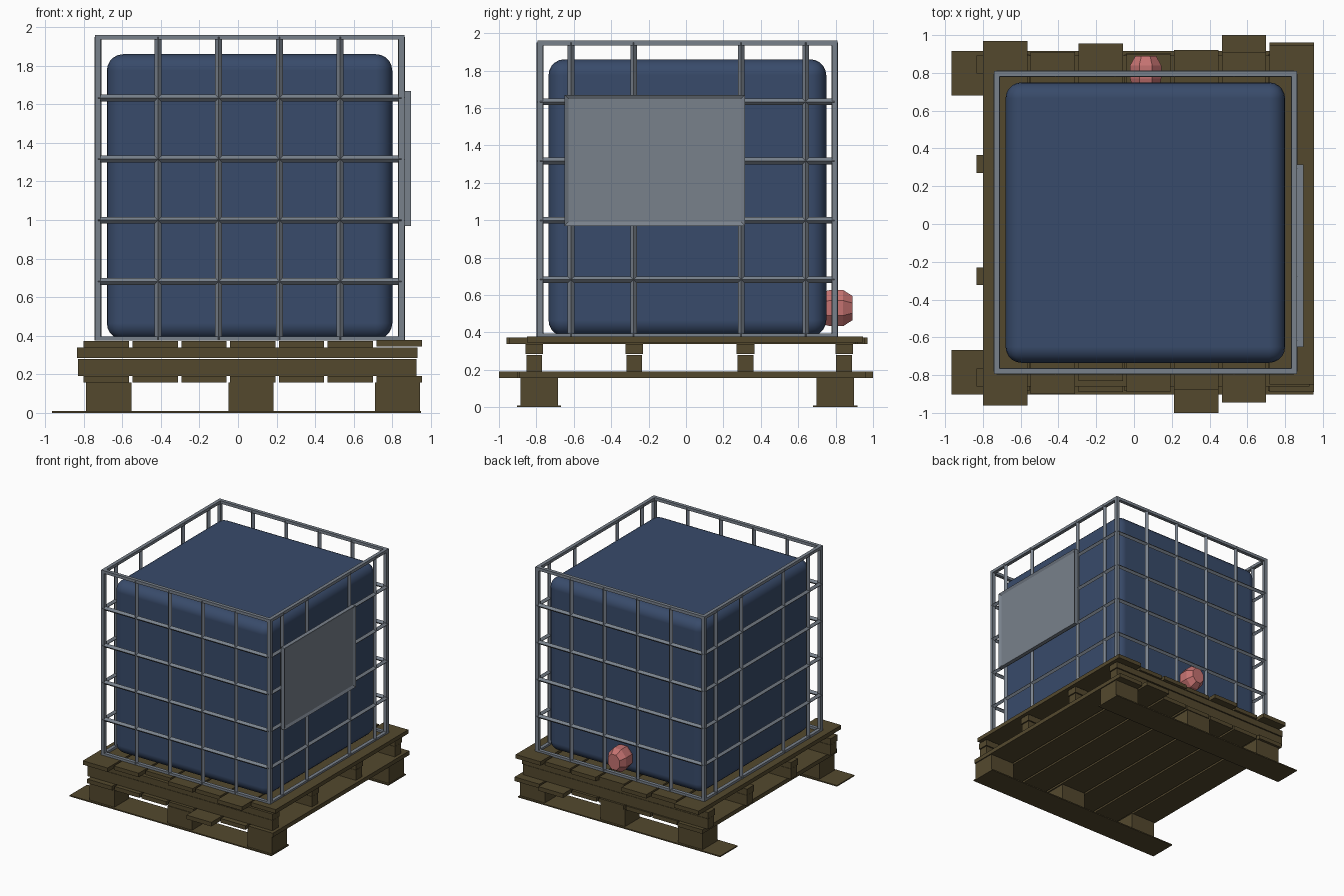
import bpy, bmesh, math
from mathutils import Matrix, Vector

default = bpy.data.objects.get("Cube")
if default:
    bpy.data.objects.remove(default, do_unlink=True)


def material(name, rgb):
    m = bpy.data.materials.new(name)
    m.use_nodes = True
    colour = (*rgb, 1.0)
    m.diffuse_color = colour
    bsdf = next(n for n in m.node_tree.nodes if n.type == 'BSDF_PRINCIPLED')
    bsdf.inputs["Base Color"].default_value = colour
    return m


BLUE = material("tank blue", (0.04, 0.07, 0.145))
GREY = material("cage grey", (0.19, 0.22, 0.26))
WOOD = material("dark wood", (0.088, 0.066, 0.027))
PINK = material("valve pink", (0.56, 0.17, 0.165))


def finish(bm, name, mat):
    bmesh.ops.recalc_face_normals(bm, faces=bm.faces)
    mesh = bpy.data.meshes.new(name)
    bm.to_mesh(mesh)
    bm.free()
    mesh.materials.append(mat)
    obj = bpy.data.objects.new(name, mesh)
    bpy.context.collection.objects.link(obj)
    return obj


def add_box(bm, xs, ys, zs):
    centre = Vector([(a + b) / 2 for a, b in (xs, ys, zs)])
    size = [b - a for a, b in (xs, ys, zs)]
    bmesh.ops.create_cube(bm, size=1, matrix=Matrix.Translation(centre) @ Matrix.Diagonal((*size, 1)))


def box(name, xs, ys, zs, mat):
    bm = bmesh.new()
    add_box(bm, xs, ys, zs)
    return finish(bm, name, mat)


def add_bar(bm, start, end, r=0.018):
    # diamond-section bar between two points
    a, b = Vector(start), Vector(end)
    turn = (b - a).to_track_quat('Z', 'Y').to_matrix().to_4x4()
    bmesh.ops.create_cone(bm, cap_ends=True, segments=4, radius1=r, radius2=r,
                          depth=(b - a).length,
                          matrix=Matrix.Translation((a + b) / 2) @ turn)


# Rounded tank
tank = box("tank", (-0.68, 0.80), (-0.735, 0.75), (0.38, 1.86), BLUE)
bevel = tank.modifiers.new("rounding", 'BEVEL')
bevel.width = 0.085
bevel.segments = 5
bevel.harden_normals = True
for p in tank.data.polygons:
    p.use_smooth = True

# Cage: corner posts and rims
X0, X1, Y0, Y1 = -0.742, 0.863, -0.795, 0.81
BOTTOM, TOP, T = 0.375, 1.96, 0.03
bm = bmesh.new()
sides_x = ((X0, X0 + T), (X1 - T, X1))
sides_y = ((Y0, Y0 + T), (Y1 - T, Y1))
for xs in sides_x:
    for ys in sides_y:
        add_box(bm, xs, ys, (BOTTOM, TOP))
for zs in ((BOTTOM, BOTTOM + 0.02), (TOP - 0.025, TOP)):
    for xs in sides_x:
        add_box(bm, xs, (Y0, Y1), zs)
    for ys in sides_y:
        add_box(bm, (X0, X1), ys, zs)
finish(bm, "cage_frame", GREY)

# Cage: grid bars on all four sides
bm = bmesh.new()
px = (X0 + T / 2, X1 - T / 2)
py = (Y0 + T / 2, Y1 - T / 2)
for y in py:
    for x in (-0.415, -0.10, 0.215, 0.53):
        add_bar(bm, (x, y, BOTTOM), (x, y, TOP - 0.01))
for x in px:
    for y in (-0.615, -0.28, 0.295, 0.64):
        add_bar(bm, (x, y, BOTTOM), (x, y, TOP - 0.01))
for i in range(4):
    z = 0.682 + i * 0.317
    for y in py:
        add_bar(bm, (px[0], y, z), (px[1], y, z))
    for x in px:
        add_bar(bm, (x, py[0], z), (x, py[1], z))
finish(bm, "cage_bars", GREY)

# Side panel with recessed face
bm = bmesh.new()
add_box(bm, (0.863, 0.897), (-0.65, 0.315), (0.97, 1.67))
outer = [f for f in bm.faces if f.normal.x > 0.9]
bmesh.ops.inset_region(bm, faces=outer, thickness=0.03)
bmesh.ops.translate(bm, verts=outer[0].verts, vec=(-0.012, 0, 0))
finish(bm, "side_panel", GREY)

# Faceted outlet valve
bm = bmesh.new()
rings = []
for y, r in ((0.72, 0.09), (0.77, 0.105), (0.84, 0.105), (0.89, 0.07)):
    angles = [math.tau * (i + 0.5) / 8 for i in range(8)]
    rings.append([bm.verts.new((0.062 + 0.85 * r * math.cos(a), y, 0.53 + r * math.sin(a)))
                  for a in angles])
for low, high in zip(rings, rings[1:]):
    for i in range(8):
        j = (i + 1) % 8
        bm.faces.new((low[i], low[j], high[j], high[i]))
bm.faces.new(rings[0])
bm.faces.new(rings[-1])
finish(bm, "outlet_valve", PINK)

# Pallet boards, running front to back in two layers
upper_ends = ((-0.96, 0.97), (-0.90, 0.91), (-0.83, 0.955), (-0.89, 0.90),
              (-0.88, 0.92), (-0.945, 0.91), (-0.85, 0.945))
lower_ends = ((-0.90, 0.92), (-0.89, 0.90), (-0.89, 0.90), (-0.88, 0.905),
              (-1.0, 0.91), (-0.90, 1.0), (-0.89, 0.96))
for i in range(7):
    x = -0.80 + i * 0.253
    z = 0.338 if i < 6 else 0.345
    box(f"upper_board_{i + 1}", (x, x + 0.235), upper_ends[i], (z, z + 0.034), WOOD)
    box(f"lower_board_{i + 1}", (x, x + 0.235), lower_ends[i], (0.157, 0.192), WOOD)

# Stacked cross beams
for i, y in enumerate((-0.812, -0.277, 0.318, 0.845)):
    box(f"upper_beam_{i + 1}", (-0.835, 0.93), (y - 0.047, y + 0.047), (0.285, 0.338), WOOD)
    box(f"lower_beam_{i + 1}", (-0.83, 0.925), (y - 0.042, y + 0.042), (0.192, 0.28), WOOD)

# Feet and thin runners
for side, y in (("front", -0.785), ("back", 0.798)):
    box(f"{side}_runner", (-0.965, 0.95), (y - 0.118, y + 0.118), (0, 0.01), WOOD)
    for i, x in enumerate((-0.67, 0.067, 0.827)):
        box(f"{side}_foot_{i + 1}", (x - 0.117, x + 0.117), (y - 0.1, y + 0.1), (0.01, 0.158), WOOD)
